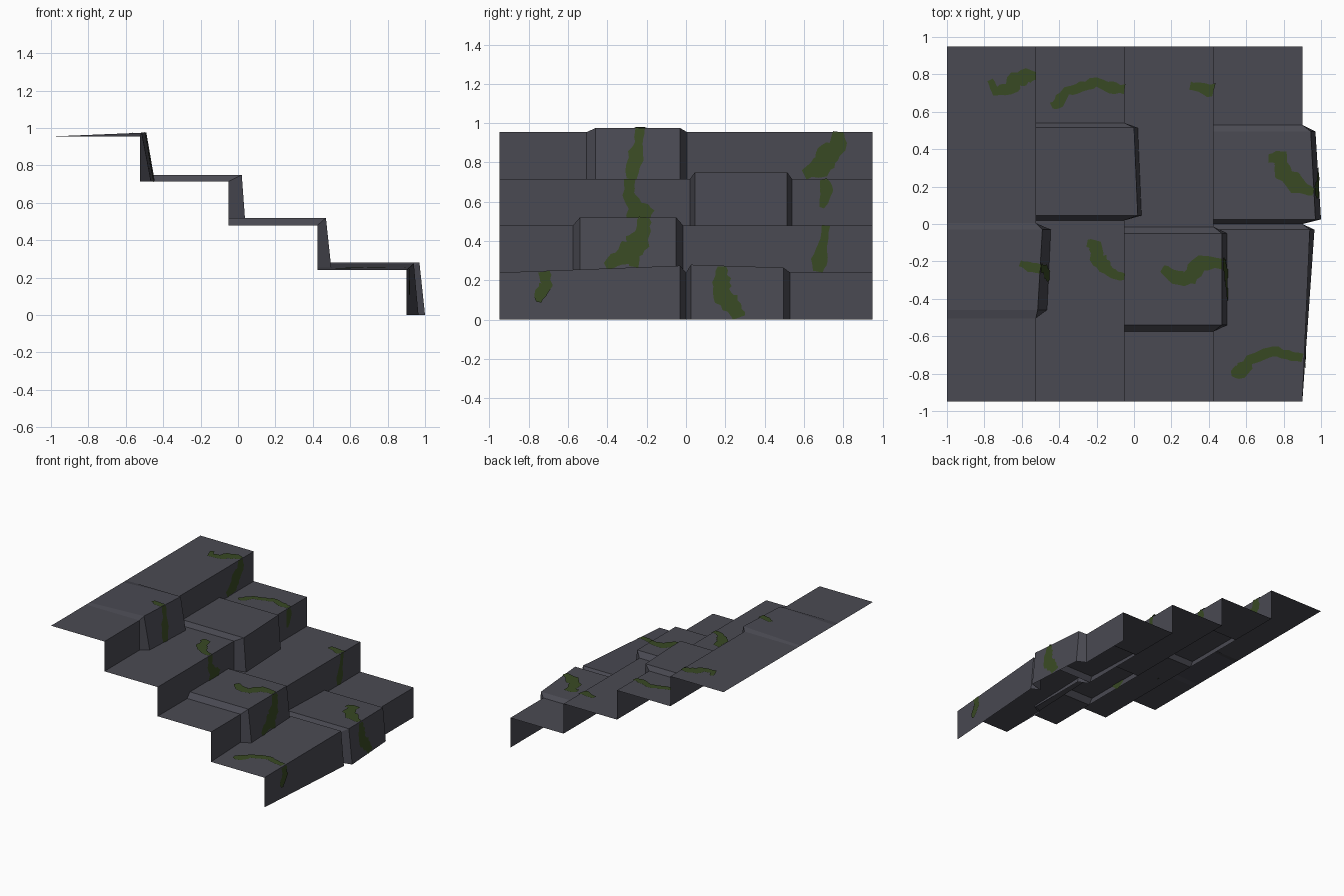
import bpy, bmesh, random
from mathutils import Vector

if "Cube" in bpy.data.objects:
    bpy.data.objects.remove(bpy.data.objects["Cube"])

random.seed(4)


def material(name, rgb):
    m = bpy.data.materials.new(name)
    m.diffuse_color = (*rgb, 1)
    m.use_nodes = True
    m.node_tree.nodes["Principled BSDF"].inputs["Base Color"].default_value = m.diffuse_color
    return m


STONE = material("dark grey stone", (0.068, 0.068, 0.085))
MOSS = material("moss green", (0.040, 0.067, 0.017))


def sheet(name, quads, mat):
    """Open surface from quads, every face turned up / towards +x."""
    bm = bmesh.new()
    for q in quads:
        f = bm.faces.new([bm.verts.new(p) for p in q])
        f.normal_update()
        if f.normal.dot(Vector((1, 0, 1))) < 0:
            f.normal_flip()
    bmesh.ops.remove_doubles(bm, verts=bm.verts, dist=0.0005)
    me = bpy.data.meshes.new(name)
    bm.to_mesh(me)
    bm.free()
    me.materials.append(mat)
    ob = bpy.data.objects.new(name, me)
    bpy.context.collection.objects.link(ob)
    return ob


def lerp(a, b, t):
    return a + (b - a) * t


# Plain steps: (back x, riser x, bottom z, tread z, plain y ranges)
STEPS = [
    (0.425, 0.90, 0.0, 0.24, [(0.53, 0.95)]),
    (-0.05, 0.425, 0.24, 0.48, [(-0.95, -0.575), (-0.015, 0.95)]),
    (-0.525, -0.05, 0.48, 0.715, [(-0.95, 0.02), (0.54, 0.95)]),
    (-1.0, -0.525, 0.715, 0.955, [(-0.95, -0.505), (0.005, 0.95)]),
]
for i, (xb, xr, z0, z1, spans) in enumerate(STEPS):
    quads = []
    for a, b in spans:
        quads.append([(xb, a, z1), (xr, a, z1), (xr, b, z1), (xb, b, z1)])
        quads.append([(xr, a, z0), (xr, b, z0), (xr, b, z1), (xr, a, z1)])
    sheet(f"step_{i + 1}", quads, STONE)


class Block:
    """Stone pushed up and forward out of a step, chamfered at its sides.
    Pairs give the values at the low-y and high-y ends."""

    def __init__(self, name, step, y, yi, zback, ztop, xtop, xbot):
        self.xb, self.xr, self.z0, self.z1, _ = STEPS[step]
        self.yi, self.zback, self.ztop, self.xtop, self.xbot = yi, zback, ztop, xtop, xbot
        back, top, bot, quads = [], [], [], []
        for k in (0, 1):
            back.append((self.xb, yi[k], zback[k]))
            top.append((xtop[k], yi[k], ztop[k]))
            bot.append((xbot[k], yi[k], self.z0))
            if y[k] == yi[k]:
                continue
            foot = (self.xb, y[k], self.z1)
            edge = (self.xr, y[k], self.z1)
            low = (self.xr, y[k], self.z0)
            quads += [[foot, edge, top[k], back[k]], [edge, low, bot[k], top[k]]]
        quads += [[back[0], top[0], top[1], back[1]], [bot[0], bot[1], top[1], top[0]]]
        sheet(name, quads, STONE)

    def tread(self, x, y):
        t = (y - self.yi[0]) / (self.yi[1] - self.yi[0])
        s = (x - self.xb) / (lerp(*self.xtop, t) - self.xb)
        return Vector((x, y, lerp(lerp(*self.zback, t), lerp(*self.ztop, t), s) + 0.005))

    def front(self, y, z):
        t = (y - self.yi[0]) / (self.yi[1] - self.yi[0])
        s = (z - self.z0) / (lerp(*self.ztop, t) - self.z0)
        return Vector((lerp(lerp(*self.xbot, t), lerp(*self.xtop, t), s) + 0.005, y, max(z, 0)))


# Protruding stones
top_b = Block("top_stone", 3, (-0.505, 0.005), (-0.46, -0.03),
              (0.955, 0.955), (0.975, 0.975), (-0.515, -0.49), (-0.465, -0.445))
upper_b = Block("upper_stone", 2, (0.02, 0.54), (0.045, 0.515),
                (0.75, 0.75), (0.75, 0.75), (0.02, 0.0), (0.04, 0.02))
lower_b = Block("lower_stone", 1, (-0.575, -0.015), (-0.54, -0.05),
                (0.52, 0.52), (0.52, 0.52), (0.47, 0.47), (0.50, 0.50))
bottom_b = Block("bottom_stone", 0, (0.0, 0.53), (0.025, 0.495),
                 (0.28, 0.265), (0.28, 0.265), (0.97, 0.945), (1.0, 0.97))
skew_b = Block("skewed_bottom_stone", 0, (-0.95, 0.0), (-0.95, -0.03),
               (0.24, 0.275), (0.24, 0.275), (0.90, 0.94), (0.90, 0.965))


def flat(step):
    z = STEPS[step][3] + 0.005
    return lambda x, y: Vector((x, y, z))


def riser(step):
    x = STEPS[step][1] + 0.005
    return lambda y, z: Vector((x, y, z))


def moss(name, place, path):
    """Ragged ribbon along (u, v, half width), laid on a stone surface."""
    pts = []
    for a, b in zip(path, path[1:]):
        for k in range(3):
            pts.append([lerp(p, q, k / 3) for p, q in zip(a, b)])
    pts.append(list(path[-1]))
    rails = []
    for i, (u, v, w) in enumerate(pts):
        p, q = pts[max(i - 1, 0)], pts[min(i + 1, len(pts) - 1)]
        n = Vector((p[1] - q[1], q[0] - p[0])).normalized()
        a, b = w * random.uniform(0.7, 1.15), w * random.uniform(0.7, 1.15)
        rails.append((place(u + n.x * a, v + n.y * a), place(u - n.x * b, v - n.y * b)))
    sheet(name, [[r[0], r[1], s[1], s[0]] for r, s in zip(rails, rails[1:])], MOSS)


# Moss on the treads (x, y, half width)
moss("moss_top_tread", flat(3), [(-.77, .77, .02), (-.74, .71, .025), (-.67, .72, .04),
                                 (-.63, .77, .045), (-.57, .79, .04), (-.525, .79, .025)])
moss("moss_top_stone", top_b.tread, [(-.61, -.21, .015), (-.56, -.23, .025), (-.50, -.24, .03)])
moss("moss_upper_tread", flat(2), [(-.44, .63, .02), (-.40, .65, .035), (-.36, .71, .025),
                                   (-.28, .73, .03), (-.20, .76, .03), (-.12, .73, .03), (-.05, .72, .025)])
moss("moss_upper_tread_mid", flat(2), [(-.25, -.10, .02), (-.20, -.11, .03), (-.20, -.18, .05),
                                       (-.16, -.23, .04), (-.11, -.27, .03), (-.05, -.28, .02)])
moss("moss_lower_stone", lower_b.tread, [(.15, -.24, .02), (.20, -.27, .04), (.27, -.30, .04),
                                         (.31, -.27, .05), (.36, -.21, .04), (.47, -.21, .03)])
moss("moss_lower_tread", flat(1), [(.30, .74, .02), (.35, .73, .025), (.425, .71, .04)])
moss("moss_bottom_stone", bottom_b.tread, [(.72, .35, .02), (.78, .35, .045), (.80, .27, .045),
                                           (.85, .22, .055), (.90, .19, .035), (.96, .17, .02)])
moss("moss_skewed_stone", skew_b.tread, [(.52, -.80, .02), (.57, -.79, .045), (.62, -.73, .03),
                                         (.74, -.68, .03), (.82, -.70, .025), (.90, -.72, .025)])

# Moss on the risers (y, z, half width)
moss("moss_top_front", top_b.front, [(-.23, .975, .025), (-.24, .90, .025), (-.26, .82, .045), (-.28, .715, .03)])
moss("moss_top_riser", riser(3), [(.78, .955, .03), (.77, .88, .045), (.72, .83, .06), (.68, .78, .06), (.60, .74, .03)])
moss("moss_upper_riser", riser(2), [(-.29, .715, .03), (-.29, .64, .03), (-.26, .58, .05), (-.23, .52, .07), (-.21, .485, .03)])
moss("moss_upper_riser_side", riser(2), [(.70, .715, .02), (.72, .66, .035), (.69, .57, .015)])
moss("moss_lower_front", lower_b.front, [(-.21, .52, .03), (-.22, .46, .04), (-.24, .40, .06),
                                         (-.28, .35, .06), (-.34, .31, .045), (-.41, .275, .02)])
moss("moss_lower_front_drip", lower_b.front, [(-.25, .38, .03), (-.27, .27, .025)])
moss("moss_lower_riser", riser(1), [(.71, .48, .025), (.70, .38, .025), (.68, .30, .04), (.67, .245, .025)])
moss("moss_bottom_front", bottom_b.front, [(.18, .27, .025), (.18, .21, .045), (.18, .15, .05),
                                           (.21, .10, .055), (.25, .06, .04), (.27, .01, .03)])
moss("moss_skewed_front", skew_b.front, [(-.72, .245, .03), (-.71, .18, .03), (-.74, .14, .035), (-.75, .09, .015)])
